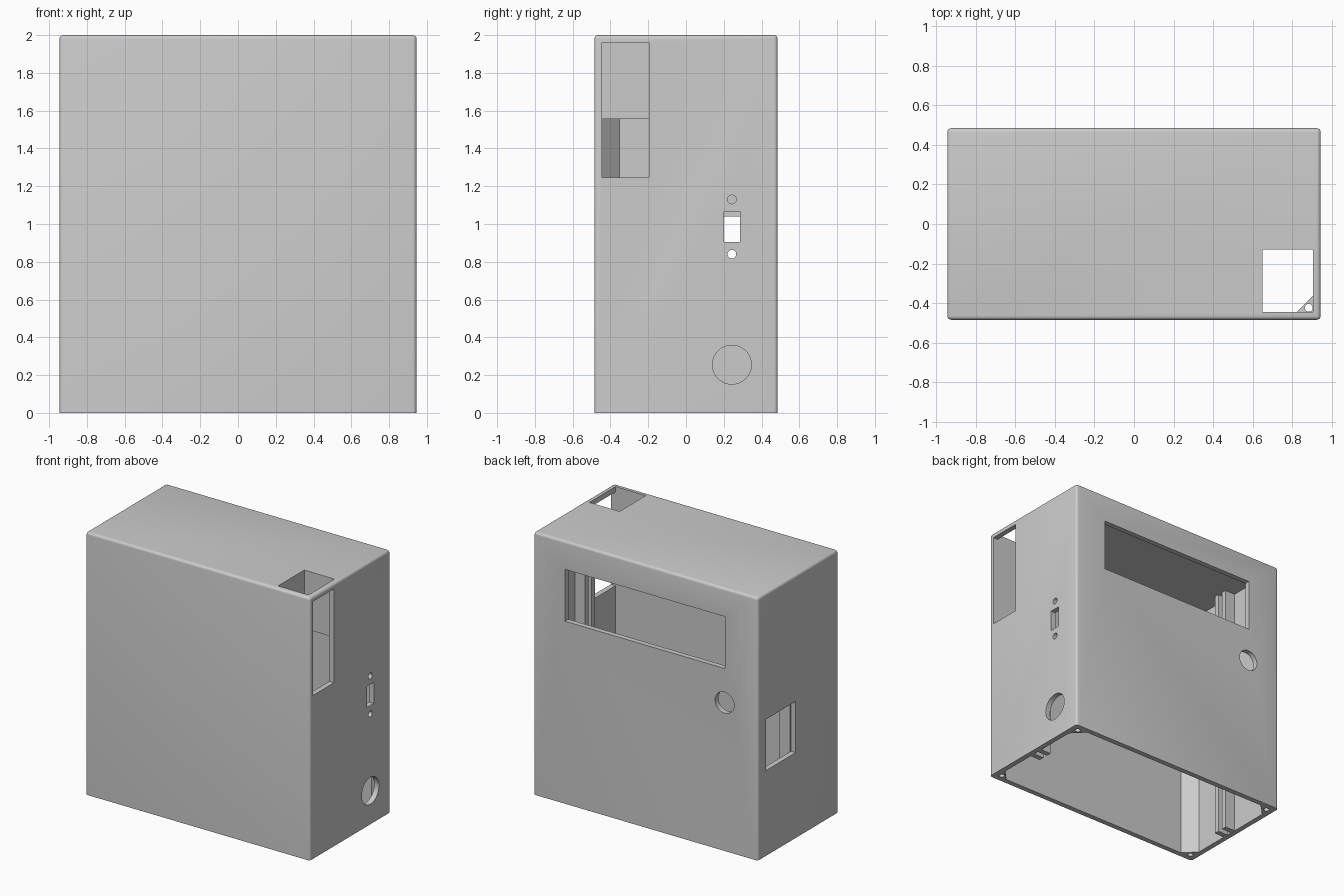
import bpy
import bmesh
from math import pi, radians
from mathutils import Matrix, Vector

cube = bpy.data.objects.get("Cube")
if cube:
    bpy.data.objects.remove(cube, do_unlink=True)

grey = bpy.data.materials.new("plain_grey")
grey.use_nodes = True
COLOUR = (0.6, 0.6, 0.6, 1)
grey.diffuse_color = COLOUR
grey.node_tree.nodes["Principled BSDF"].inputs["Base Color"].default_value = COLOUR

# Main sizes: half width, half depth, height, wall and inner faces
HX, HY, H, WALL = 0.945, 0.485, 2.0, 0.04
IX, IY, IZ = HX - WALL, HY - WALL, H - WALL
LAP = 0.002


def add_box(bm, x, y, z):
    """Box from three (low, high) ranges."""
    verts = bmesh.ops.create_cube(bm, size=1)["verts"]
    for v in verts:
        v.co = Vector(r[0] if c < 0 else r[1] for c, r in zip(v.co, (x, y, z)))
    return verts


def add_rod(bm, centre, radius, length, axis):
    """Cylinder along the named axis."""
    turn = {"x": Matrix.Rotation(pi / 2, 4, "Y"),
            "y": Matrix.Rotation(pi / 2, 4, "X"),
            "z": Matrix.Identity(4)}[axis]
    bmesh.ops.create_cone(bm, cap_ends=True, segments=40, radius1=radius, radius2=radius,
                          depth=length, matrix=Matrix.Translation(centre) @ turn)


def make(name, bm):
    bmesh.ops.recalc_face_normals(bm, faces=bm.faces)
    mesh = bpy.data.meshes.new(name)
    bm.to_mesh(mesh)
    bm.free()
    mesh.materials.append(grey)
    obj = bpy.data.objects.new(name, mesh)
    bpy.context.collection.objects.link(obj)
    return obj


def activate(obj):
    bpy.ops.object.select_all(action="DESELECT")
    obj.select_set(True)
    bpy.context.view_layer.objects.active = obj


def cut(obj, bm):
    """Subtract the cutter mesh and remove it."""
    cutter = make("cutter", bm)
    cutter.hide_render = True
    mod = obj.modifiers.new("cut", "BOOLEAN")
    mod.operation, mod.solver, mod.object = "DIFFERENCE", "EXACT", cutter
    activate(obj)
    bpy.ops.object.modifier_apply(modifier=mod.name)
    bpy.data.objects.remove(cutter, do_unlink=True)


def smooth(obj):
    activate(obj)
    bpy.ops.object.shade_smooth_by_angle(angle=radians(35))


# Outer case with rounded upright and top edges
bm = bmesh.new()
add_box(bm, (-HX, HX), (-HY, HY), (0, H))
edges = [e for e in bm.edges if max(v.co.z for v in e.verts) > 1]
bmesh.ops.bevel(bm, geom=edges, offset=0.02, segments=4, profile=0.5, affect="EDGES")
case = make("case", bm)

# Hollow inside, open at the bottom
bm = bmesh.new()
add_box(bm, (-IX, IX), (-IY, IY), (-0.1, IZ))
cut(case, bm)

# Openings in the walls
OUT = (IX - 0.03, HX + 0.05)
bm = bmesh.new()
add_box(bm, (0.65, IX), (-IY, -0.13), (IZ - 0.01, H + 0.1))        # top hatch
add_box(bm, (-0.67, 0.68), (IY - 0.03, HY + 0.05), (1.39, 1.785))  # display window
add_box(bm, (-OUT[1], -OUT[0]), (0.03, 0.385), (0.65, 1.04))       # side window
add_box(bm, OUT, (0.2, 0.285), (0.905, 1.065))                     # switch slot
for z, radius in ((1.13, 0.023), (0.84, 0.023), (0.255, 0.103)):   # screws and cable
    add_rod(bm, (HX, 0.243, z), radius, 0.2, "x")
add_rod(bm, (-0.665, HY, 1.13), 0.08, 0.2, "y")                    # button hole
cut(case, bm)
bm = bmesh.new()
add_box(bm, OUT, (-IY, -0.195), (1.245, IZ))                       # tall side opening
cut(case, bm)
smooth(case)

# Hanging chute walls behind the hatch
for name, x, y in (("chute_back", (0.61, IX + LAP), (-0.13, -0.09)),
                   ("chute_side", (0.61, 0.65), (-IY - LAP, -0.13))):
    bm = bmesh.new()
    add_box(bm, x, y, (1.555, IZ + LAP))
    make(name, bm)

# Pairs of upright guide rails on both side walls
for side, sx in (("left", 1), ("right", -1)):
    for place, y in (("front", -0.075), ("back", 0.005)):
        bm = bmesh.new()
        x = sorted((sx * 0.82, sx * (IX + LAP)))
        add_box(bm, x, (y, y + 0.04), (0, IZ + LAP))
        make(f"{side}_{place}_rail", bm)

# Triangular corner posts with screw holes
for name, sx, sy, leg, top in (("left_front_post", 1, -1, 0.085, 0.3),
                               ("right_front_post", -1, -1, 0.097, IZ),
                               ("left_back_post", 1, 1, 0.097, IZ),
                               ("right_back_post", -1, 1, 0.097, IZ)):
    bm = bmesh.new()
    cx, cy = IX + LAP, IY + LAP
    base = [bm.verts.new((sx * x, sy * y, 0))
            for x, y in ((cx, cy), (cx - leg, cy), (cx, cy - leg))]
    face = bm.faces.new(base)
    grown = bmesh.ops.extrude_face_region(bm, geom=[face])["geom"]
    bmesh.ops.translate(bm, vec=(0, 0, top),
                        verts=[g for g in grown if isinstance(g, bmesh.types.BMVert)])
    post = make(name, bm)
    bm = bmesh.new()
    add_rod(bm, (sx * (IX - 0.021), sy * (IY - 0.021), 0.1), 0.02, 0.5, "z")
    cut(post, bm)
    smooth(post)
